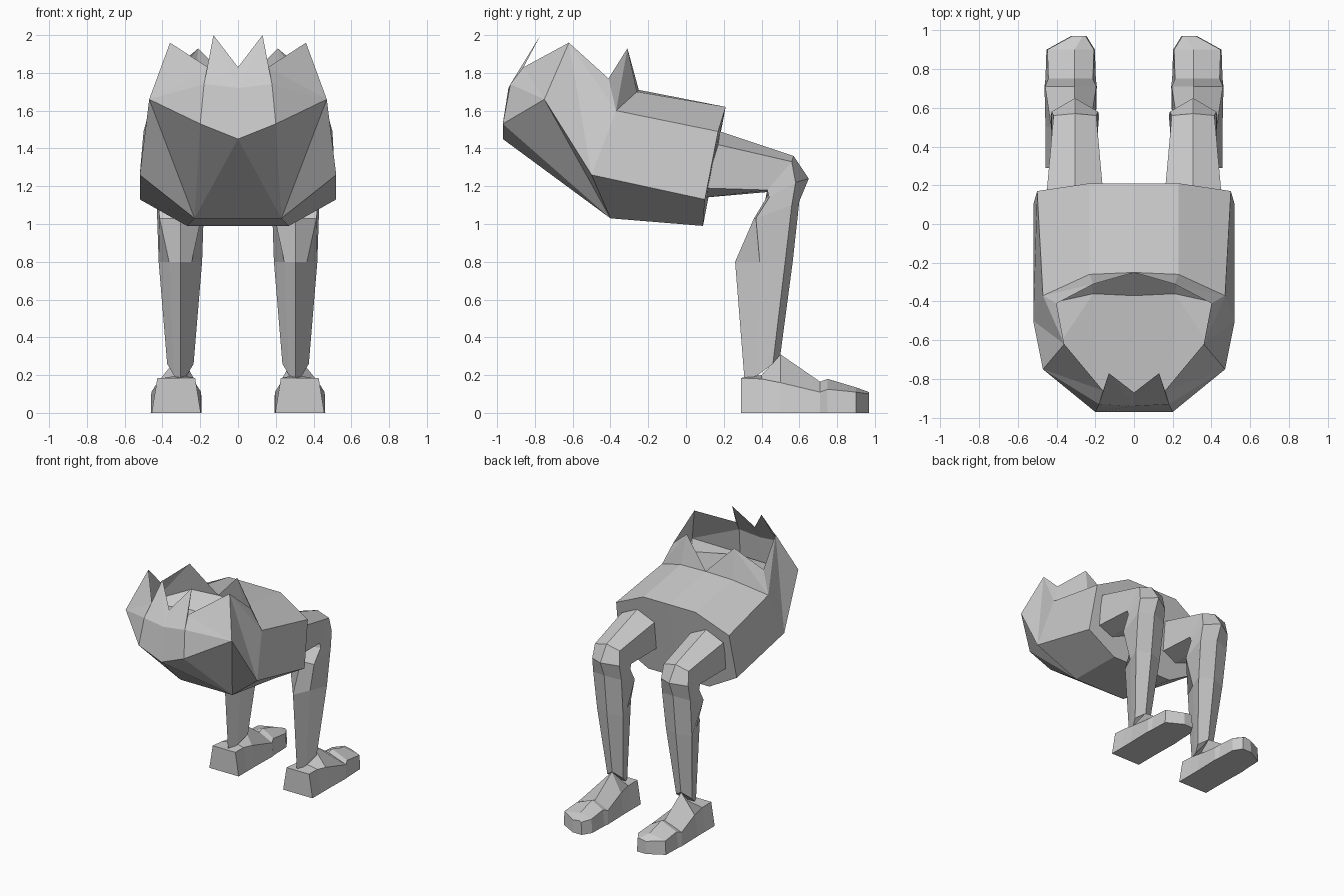
import bpy
import bmesh

cube = bpy.data.objects.get("Cube")
if cube:
    bpy.data.objects.remove(cube, do_unlink=True)

grey = bpy.data.materials.new("plain_grey")
grey.use_nodes = True
COLOUR = (0.6, 0.6, 0.6, 1)
grey.diffuse_color = COLOUR
grey.node_tree.nodes["Principled BSDF"].inputs["Base Color"].default_value = COLOUR


def finish(name, bm, recalc=True):
    """Turn a bmesh into a flat shaded object."""
    bmesh.ops.remove_doubles(bm, verts=bm.verts, dist=0.001)
    if recalc:
        bmesh.ops.recalc_face_normals(bm, faces=bm.faces)
    mesh = bpy.data.meshes.new(name)
    bm.to_mesh(mesh)
    bm.free()
    mesh.materials.append(grey)
    obj = bpy.data.objects.new(name, mesh)
    bpy.context.scene.collection.objects.link(obj)
    return obj


def mirrored(name, points, faces):
    """Build half a shell from named points and mirror it across x."""
    bm = bmesh.new()
    for side in (1, -1):
        verts = {k: bm.verts.new((x * side, y, z)) for k, (x, y, z) in points.items()}
        for face in faces:
            ring = [verts[k] for k in face.split()]
            bm.faces.new(ring if side > 0 else ring[::-1])
    return finish(name, bm)


def loft(name, rings):
    """Skin a list of closed rings and cap both ends."""
    bm = bmesh.new()
    rows = [[bm.verts.new(p) for p in ring] for ring in rings]
    count = len(rows[0])
    for a, b in zip(rows, rows[1:]):
        for i in range(count):
            j = (i + 1) % count
            bm.faces.new((a[i], a[j], b[j], b[i]))
    bm.faces.new(rows[0])
    bm.faces.new(rows[-1])
    return finish(name, bm)


# Hip block and torn waist share these seam points
seam = {
    "top_mid": (0, -.25, 1.71), "top": (.23, -.26, 1.70), "side": (.47, -.37, 1.60),
    "hip": (.52, -.50, 1.26), "under": (.23, -.40, 1.03), "under_mid": (0, -.40, 1.03),
}

# Hip block with a flat rear
rear = {
    "r_top_mid": (0, .21, 1.62), "r_top": (.23, .21, 1.62), "r_side": (.50, .17, 1.49),
    "r_hip": (.52, .10, 1.13), "r_under": (.27, .09, .99), "r_under_mid": (0, .09, .99),
}
order = list(seam)
hip_faces = [f"{a} {b} r_{b} r_{a}" for a, b in zip(order, order[1:])]
hip_faces.append(" ".join(rear))
mirrored("hip_block", seam | rear, hip_faces)

# Torn waist: outer wall with a jagged rim
waist = seam | {
    "chin": (0, -.97, 1.45), "front": (.20, -.97, 1.53), "cheek": (.47, -.75, 1.66),
    "brow_mid": (0, -.94, 1.72), "brow": (.18, -.93, 1.74),
    "notch_mid": (0, -.87, 1.83), "front_tip": (.13, -.77, 2.0),
    "notch": (.16, -.86, 1.83), "side_tip": (.36, -.62, 1.96),
    "side_notch": (.40, -.41, 1.77), "back_tip": (.21, -.31, 1.93),
}
mirrored("torn_waist", waist, [
    "chin under under_mid", "chin front under", "front cheek under", "cheek hip under",
    "cheek side_tip hip", "side_tip side_notch side", "side_tip side hip",
    "chin brow_mid brow front", "front brow cheek", "brow notch cheek",
    "notch side_tip cheek", "brow_mid notch_mid front_tip", "brow_mid front_tip brow",
    "brow front_tip notch", "side side_notch back_tip", "side back_tip top",
    "top back_tip top_mid",
])

# Floor closing the waist opening
floor = {
    "top_mid": seam["top_mid"], "top": seam["top"], "side": seam["side"],
    "back_mid": (0, -.37, 1.60), "back": (.21, -.36, 1.59), "corner": (.44, -.41, 1.58),
    "wall": (.44, -.70, 1.58), "nose": (.19, -.94, 1.53), "nose_mid": (0, -.95, 1.52),
}
mirrored("waist_floor", floor, [
    "top_mid top back back_mid", "top side corner back",
    "back_mid back nose nose_mid", "back corner wall", "back wall nose",
])

# Legs: (y, z) of the front ridge, front side, back side, back ridge, then half widths
leg_sections = [
    ((.10, 1.14), (.10, 1.19), (.17, 1.42), (.18, 1.49), .13, .145),
    ((.44, 1.17), (.43, 1.18), (.56, 1.33), (.57, 1.36), .12, .11),
    ((.42, 1.13), (.44, 1.14), (.58, 1.22), (.65, 1.24), .12, .12),
    ((.36, 1.03), (.37, 1.03), (.56, 1.10), (.60, 1.12), .11, .125),
    ((.26, .80), (.39, .80), (.525, .80), (.565, .80), .06, .115),
    ((.31, .17), (.38, .20), (.46, .26), (.50, .31), .035, .07),
]

# Shoes: y, sole half width, upper half width, side height, ridge height
shoe_sections = [
    (.29, .13, .10, .185, .185),
    (.40, .13, .095, .18, .20),
    (.50, .13, .10, .16, .31),
    (.71, .135, .132, .11, .165),
    (.75, .13, .115, .125, .18),
    (.90, .125, .12, .11, .135),
    (.97, .04, .035, .10, .11),
]

for side, label in ((1, "left"), (-1, "right")):
    rings = []
    for front, fs, bs, back, wf, wb in leg_sections:
        half = [(0, front), (wf, fs), (wb, bs), (0, back), (-wb, bs), (-wf, fs)]
        rings.append([(side * (.305 + x), y, z) for x, (y, z) in half])
    loft(label + "_leg", rings)

    rings = []
    for y, sole, upper, z, ridge in shoe_sections:
        cx = .285 if y > .95 else .327
        outline = [(-sole, 0), (-upper, z), (0, ridge), (upper, z), (sole, 0)]
        rings.append([(side * (cx + x) if x else side * (cx - .02), y, h) for x, h in outline])
    loft(label + "_shoe", rings)
